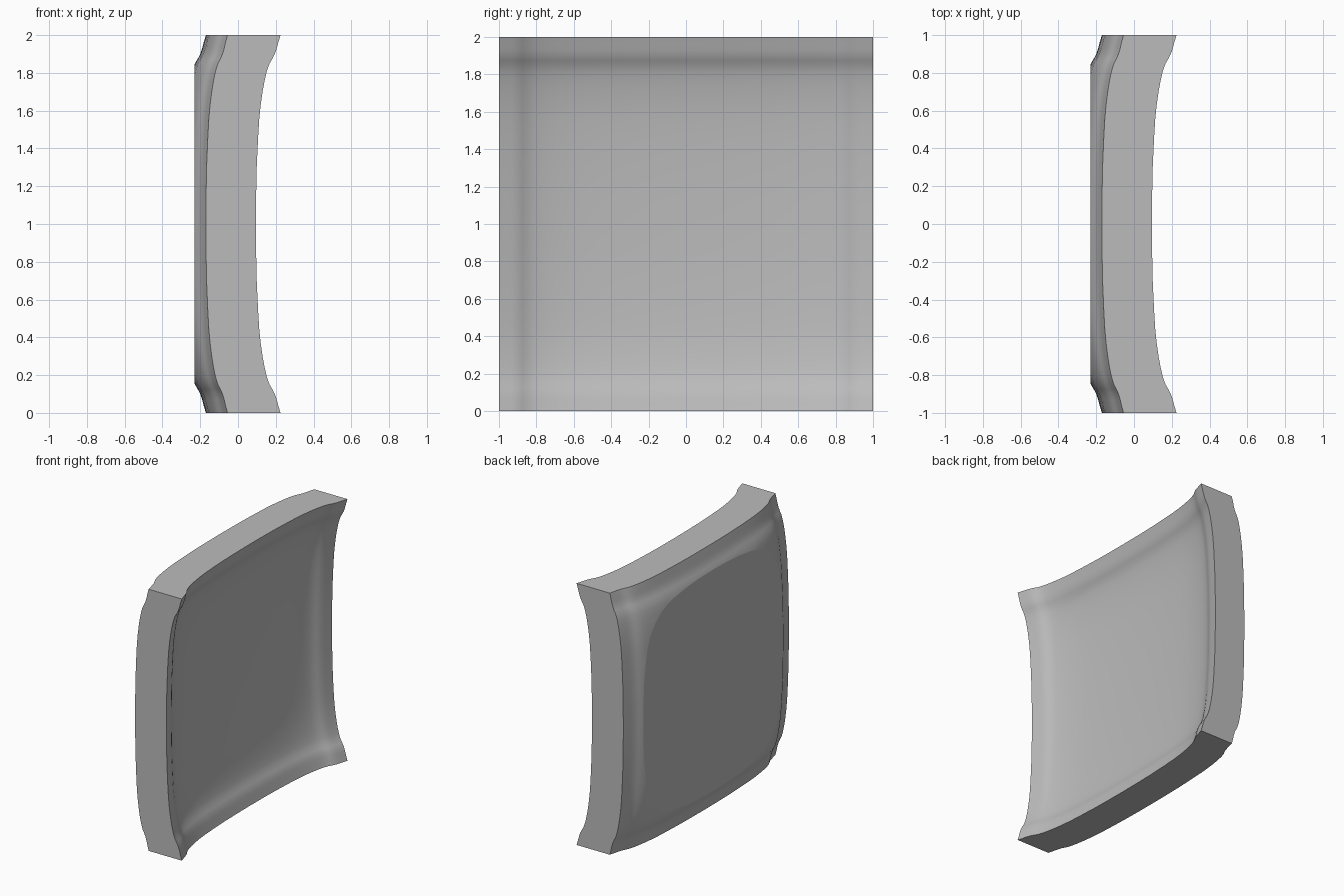
import bpy
import bmesh

cube = bpy.data.objects.get("Cube")
if cube:
    bpy.data.objects.remove(cube, do_unlink=True)

# Rise of the dished surface, as (distance from centre, height)
RISE = [(0, 0), (0.15, 0.001), (0.3, 0.004), (0.45, 0.011), (0.55, 0.017),
        (0.63, 0.025), (0.7, 0.035), (0.76, 0.046), (0.81, 0.058),
        (0.85, 0.072), (0.875, 0.087), (0.9, 0.1), (0.93, 0.11),
        (0.96, 0.118), (1, 0.13)]
EDGE_RISE = RISE[-1][1]
PLATEAU_X = -0.23
steps = [(-d, h) for d, h in reversed(RISE[1:])] + RISE
n = len(steps)

bm = bmesh.new()


def sheet(height):
    """Grid of vertices whose x follows the summed rise in both directions."""
    return [[bm.verts.new((height(hy + hz), y, z + 1)) for z, hz in steps]
            for y, hy in steps]


def dish(rise):
    return rise - 0.035


def back(rise):
    return dish(rise) - 0.265 - 0.12 * max(0, rise - EDGE_RISE)


# Dished face and bulging back face
front_grid = sheet(dish)
back_grid = sheet(back)
for i in range(n - 1):
    for j in range(n - 1):
        for grid in (front_grid, back_grid):
            bm.faces.new((grid[i][j], grid[i + 1][j],
                          grid[i + 1][j + 1], grid[i][j + 1]))


# Four flat side walls
def wall(a, b):
    for k in range(n - 1):
        bm.faces.new((a[k], a[k + 1], b[k + 1], b[k]))


for k in (0, -1):
    wall(front_grid[k], back_grid[k])
    wall([row[k] for row in front_grid], [row[k] for row in back_grid])
bmesh.ops.recalc_face_normals(bm, faces=bm.faces)

# Slice the bulge off to leave a flat plateau
cut = bmesh.ops.bisect_plane(
    bm, geom=bm.verts[:] + bm.edges[:] + bm.faces[:], dist=1e-6,
    plane_co=(PLATEAU_X, 0, 0), plane_no=(1, 0, 0), clear_inner=True)
rim = [e for e in cut["geom_cut"] if isinstance(e, bmesh.types.BMEdge)]
bmesh.ops.contextual_create(bm, geom=rim)
bmesh.ops.recalc_face_normals(bm, faces=bm.faces)

# Smooth faces, with crisp wall and plateau edges
for f in bm.faces:
    f.smooth = True
for e in bm.edges:
    on_plateau = all(abs(v.co.x - PLATEAU_X) < 1e-4 for v in e.verts)
    e.smooth = not on_plateau and e.calc_face_angle(0) < 0.8

mesh = bpy.data.meshes.new("dished_panel")
bm.to_mesh(mesh)
bm.free()
panel = bpy.data.objects.new("dished_panel", mesh)
bpy.context.collection.objects.link(panel)

grey = bpy.data.materials.new("plain_grey")
grey.use_nodes = True
colour = (0.5, 0.5, 0.5, 1)
grey.diffuse_color = colour
grey.node_tree.nodes["Principled BSDF"].inputs["Base Color"].default_value = colour
mesh.materials.append(grey)
